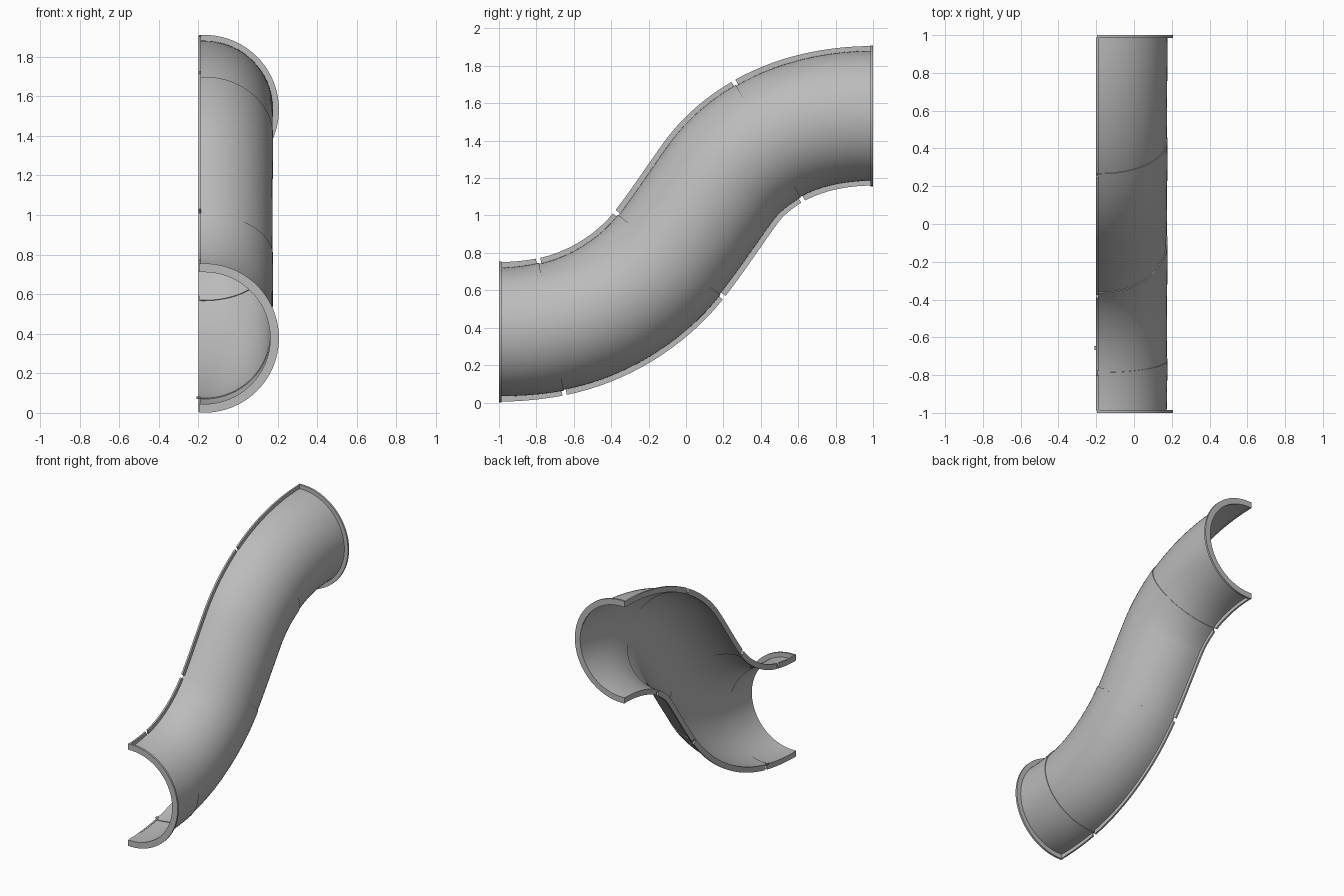
import bpy, bmesh, math
from mathutils import Vector

if "Cube" in bpy.data.objects:
    bpy.data.objects.remove(bpy.data.objects["Cube"])

steel = bpy.data.materials.new("duct grey")
steel.use_nodes = True
GREY = (0.5, 0.5, 0.5, 1)
steel.diffuse_color = GREY
steel.node_tree.nodes["Principled BSDF"].inputs["Base Color"].default_value = GREY

CUT, AXIS = -0.197, -0.17      # flat open side, axis of the half round
OUTER, WALL, RIM = 0.346, 0.01, 0.377

# Centreline stations: y, z, slope in degrees
STATIONS = [(-1, 0.378, 0), (-0.72, 0.405, 11), (-0.09, 0.79, 52),
            (0.188, 1.178, 54), (0.44, 1.397, 30), (1, 1.533, 0)]


def hermite(a, b, t):
    """Point and unit tangent on the centreline between two stations."""
    p, q = Vector(a[:2]), Vector(b[:2])
    size = (q - p).length
    m, n = [Vector((math.cos(math.radians(s[2])), math.sin(math.radians(s[2])))) * size
            for s in (a, b)]
    pos = (p * (2*t**3 - 3*t**2 + 1) + m * (t**3 - 2*t**2 + t)
           + q * (3*t**2 - 2*t**3) + n * (t**3 - t**2))
    tan = p * (6*t*t - 6*t) + m * (3*t*t - 4*t + 1) + q * (6*t - 6*t*t) + n * (3*t*t - 2*t)
    return pos, tan.normalized()


def path(indices, steps=16):
    """Frames along consecutive stations."""
    frames = []
    for k in indices:
        frames += [hermite(STATIONS[k], STATIONS[k + 1], i / steps) for i in range(steps)]
    k = indices[-1]
    return frames + [hermite(STATIONS[k], STATIONS[k + 1], 1)]


def shifted(frame, distance):
    return frame[0] + frame[1] * distance, frame[1]


def half_round(inner, outer, segments=40):
    """Closed U profile of (x, offset) pairs with straight legs to the open side."""
    def leg(r):
        arc = [(AXIS + r * math.cos(a), r * math.sin(a)) for a in
               (math.pi * (i / segments - 0.5) for i in range(segments + 1))]
        return [(CUT, -r)] + arc + [(CUT, r)]
    return leg(outer) + leg(inner)[::-1]


def sweep(name, frames, profile_at):
    """Skin closed profiles along frames; the U-shaped caps are quad strips."""
    bm = bmesh.new()
    rings = []
    for i, (pos, tan) in enumerate(frames):
        rings.append([bm.verts.new((x, pos.x - tan.y * d, pos.y + tan.x * d))
                      for x, d in profile_at(i / (len(frames) - 1))])
    count = len(rings[0])
    for a, b in zip(rings, rings[1:]):
        for j in range(count):
            k = (j + 1) % count
            bm.faces.new((a[j], a[k], b[k], b[j]))
    for ring in (rings[0], rings[-1]):
        for j in range(count // 2 - 1):
            bm.faces.new((ring[j], ring[j + 1], ring[-j - 2], ring[-j - 1]))
    bmesh.ops.recalc_face_normals(bm, faces=bm.faces)
    mesh = bpy.data.meshes.new(name)
    bm.to_mesh(mesh)
    bm.free()
    mesh.materials.append(steel)
    obj = bpy.data.objects.new(name, mesh)
    bpy.context.collection.objects.link(obj)
    bpy.ops.object.select_all(action='DESELECT')
    obj.select_set(True)
    bpy.context.view_layer.objects.active = obj
    bpy.ops.object.shade_smooth_by_angle(angle=math.radians(35))
    return obj


# Duct sections: each flares slightly so the next one tucks inside it
sections = {"inlet": [0], "lower_bend": [1], "riser": [2, 3], "upper_bend": [4]}
for label, spans in sections.items():
    frames = path(spans)

    def wall(t):
        r = OUTER - 0.003 + 0.005 * t
        return half_round(r - WALL, r)
    start = [] if label == "inlet" else [shifted(frames[0], -0.02)]
    sweep(label + "_shell", start + frames, wall)

    # Edge strips along the open side, stopping short of every joint
    trimmed = [shifted(frames[0], 0.012)] + frames[1:-1] + [shifted(frames[-1], -0.012)]
    for side, sign in (("top", 1), ("bottom", -1)):
        strip = [(x, sign * d) for x, d in ((-0.2, OUTER - 0.012), (-0.2, RIM - 0.004),
                                            (-0.188, RIM - 0.004), (-0.188, OUTER - 0.012))]
        sweep(f"{label}_{side}_strip", trimmed, lambda t, s=strip: s)

# Flanges on both open ends
for name, station, inward in (("front_flange", STATIONS[0], 1), ("back_flange", STATIONS[-1], -1)):
    end = (Vector(station[:2]), Vector((1, 0)))
    sweep(name, [end, shifted(end, inward * 0.014)],
          lambda t: half_round(OUTER - WALL - 0.002, RIM))

# Small tab at the first lower joint
tab = [(-0.209, -0.338), (-0.209, -0.33), (-0.19, -0.33), (-0.19, -0.338)]
joint = hermite(STATIONS[0], STATIONS[1], 1)
sweep("joint_tab", [shifted(joint, d) for d in (-0.01, 0.01)], lambda t: tab)
